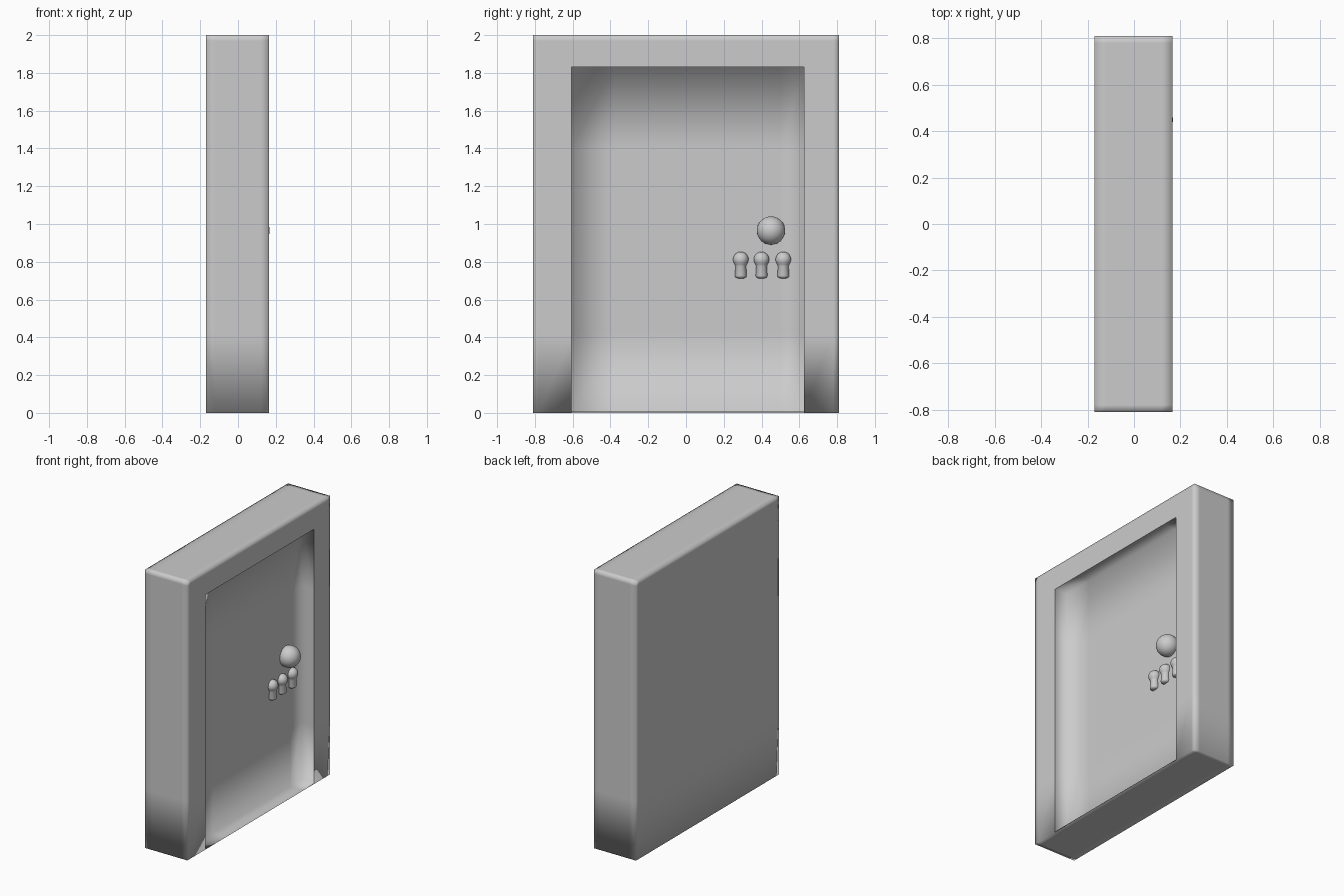
import bpy, bmesh, math

cube = bpy.data.objects.get("Cube")
if cube:
    bpy.data.objects.remove(cube, do_unlink=True)

grey = bpy.data.materials.new("plain grey")
grey.use_nodes = True
grey.diffuse_color = (0.6, 0.6, 0.6, 1)
grey.node_tree.nodes["Principled BSDF"].inputs["Base Color"].default_value = (0.6, 0.6, 0.6, 1)


def finish(bm, name):
    mesh = bpy.data.meshes.new(name)
    bm.to_mesh(mesh)
    bm.free()
    mesh.materials.append(grey)
    for p in mesh.polygons:
        p.use_smooth = True
    ob = bpy.data.objects.new(name, mesh)
    bpy.context.collection.objects.link(ob)
    return ob


def looped_box(name, loops, omit, inward=False):
    """Box with support loops; omit(centre) drops faces."""
    bm = bmesh.new()
    for axis in range(3):
        u, v = (axis + 1) % 3, (axis + 2) % 3
        for side in (0, -1):
            for a0, a1 in zip(loops[u], loops[u][1:]):
                for b0, b1 in zip(loops[v], loops[v][1:]):
                    pts = []
                    for a, b in ((a0, b0), (a1, b0), (a1, b1), (a0, b1)):
                        p = [0, 0, 0]
                        p[axis], p[u], p[v] = loops[axis][side], a, b
                        pts.append(p)
                    centre = [sum(c) / 4 for c in zip(*pts)]
                    if omit(centre):
                        continue
                    if (side == 0) != inward:
                        pts.reverse()
                    bm.faces.new([bm.verts.new(p) for p in pts])
    bmesh.ops.remove_doubles(bm, verts=bm.verts, dist=0.0005)
    return finish(bm, name)


FACE, FLOOR = 0.165, 0.065
LEFT, RIGHT, HEAD = -0.605, 0.625, 1.83

# Outer frame with a doorway left out of the +x face
looped_box("door_frame",
           ([-0.17, -0.12, 0.12, FACE], [-0.81, -0.78, LEFT, RIGHT, 0.78, 0.81],
            [0, 0.42, HEAD, 1.97, 2]),
           lambda c: c[0] > FACE - 0.001 and LEFT < c[1] < RIGHT and c[2] < HEAD)

# Recess lining: door panel, jambs, head and sill
looped_box("door_recess",
           ([FLOOR, FACE], [LEFT, -0.38, 0.5, RIGHT], [0.004, 0.42, 1.4, HEAD]),
           lambda c: c[0] > FACE - 0.001, inward=True)

# Round knob
bm = bmesh.new()
bmesh.ops.create_uvsphere(bm, u_segments=32, v_segments=16, radius=0.075)
knob = finish(bm, "knob")
knob.location = (0.093, 0.45, 0.965)


def peg(name, y):
    """Ball-headed peg turned about a vertical axis."""
    profile = [(0, -0.1), (0.02, -0.099), (0.029, -0.093), (0.031, -0.085), (0.028, -0.035)]
    for i in range(8):
        a = math.radians(-40 + 130 * i / 7)
        profile.append((0.041 * math.cos(a), 0.041 * math.sin(a)))
    bm = bmesh.new()
    verts = [bm.verts.new((r, 0, z)) for r, z in profile]
    edges = [bm.edges.new(pair) for pair in zip(verts, verts[1:])]
    bmesh.ops.spin(bm, geom=verts + edges, cent=(0, 0, 0), axis=(0, 0, 1),
                   angle=math.tau, steps=24)
    bmesh.ops.remove_doubles(bm, verts=bm.verts, dist=0.0005)
    bmesh.ops.recalc_face_normals(bm, faces=bm.faces)
    finish(bm, name).location = (0.068, y, 0.812)


# Row of three pegs below the knob
for side, y in (("left", 0.29), ("middle", 0.4), ("right", 0.515)):
    peg(side + "_peg", y)
